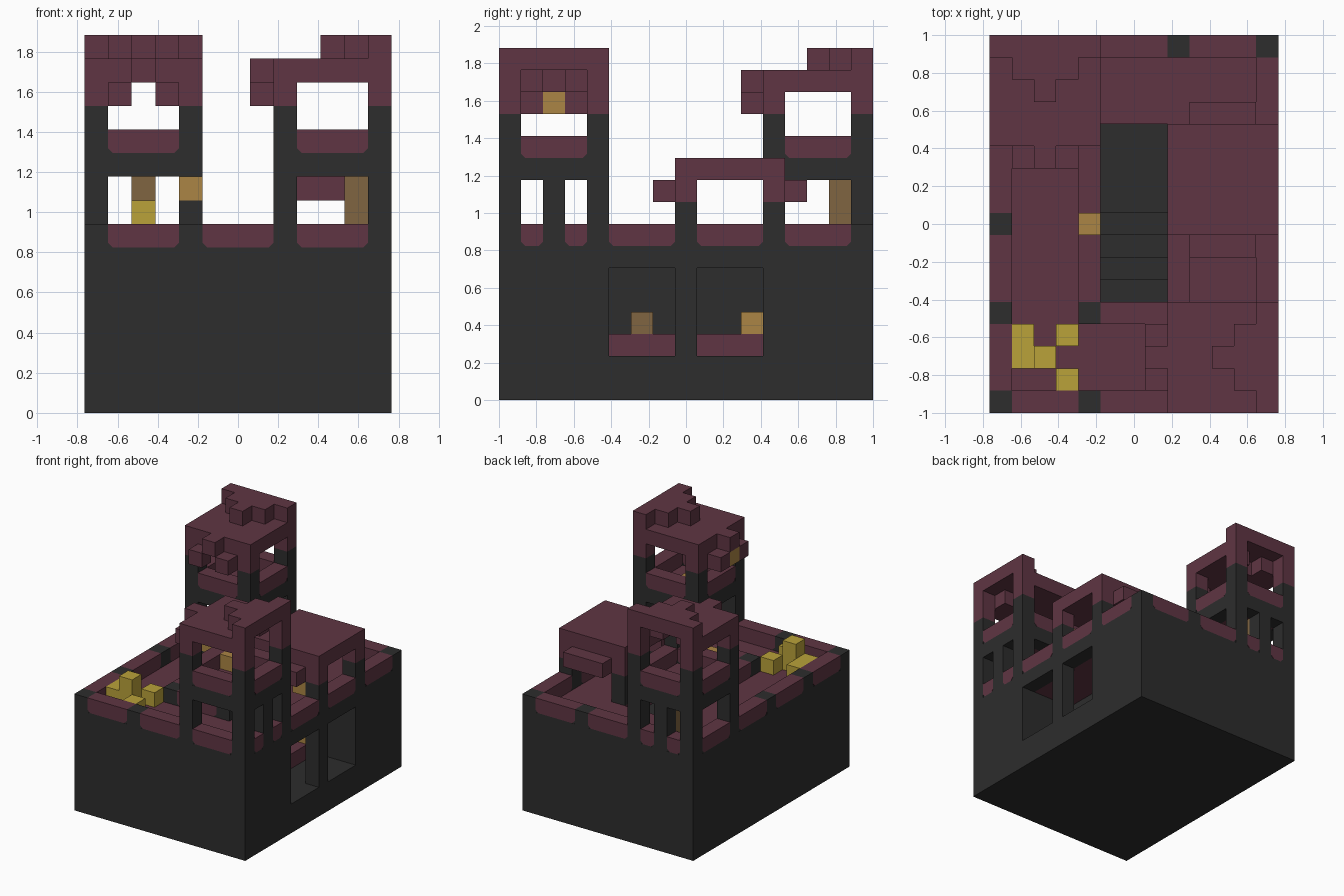
import bpy
import bmesh

cube = bpy.data.objects.get("Cube")
if cube:
    bpy.data.objects.remove(cube, do_unlink=True)

U = 2 / 17          # one block
CUT = 0.2           # trimmed lower corners of the parapets


def material(name, rgb):
    m = bpy.data.materials.new(name)
    m.use_nodes = True
    m.diffuse_color = (*rgb, 1)
    m.node_tree.nodes["Principled BSDF"].inputs["Base Color"].default_value = (*rgb, 1)
    return m


DARK = material("charcoal stone", (0.026, 0.026, 0.026))
RED = material("maroon stone", (0.115, 0.036, 0.056))
GOLD = material("gold", (0.49, 0.36, 0.042))
TAN = material("lantern tan", (0.41, 0.235, 0.058))
BROWN = material("ladder brown", (0.216, 0.13, 0.053))

parts = {}


def part(name, mat):
    if name not in parts:
        parts[name] = (bmesh.new(), mat)
    return parts[name][0]


def prism(name, mat, outline, depth):
    """Extrude a closed outline of block coordinates along a depth vector."""
    bm = part(name, mat)
    near, far = [], []
    for p in outline:
        near.append(bm.verts.new(place(p)))
        far.append(bm.verts.new(place([a + b for a, b in zip(p, depth)])))
    faces = [bm.faces.new(near), bm.faces.new(far[::-1])]
    n = len(near)
    for a in range(n):
        b = (a + 1) % n
        faces.append(bm.faces.new((near[b], near[a], far[a], far[b])))
    bmesh.ops.recalc_face_normals(bm, faces=faces)


def place(p):
    return ((p[0] - 6.5) * U, (p[1] - 8.5) * U, p[2] * U)


def box(name, mat, x0, x1, y0, y1, z0, z1):
    prism(name, mat, [(x0, y0, z0), (x1, y0, z0), (x1, y1, z0), (x0, y1, z0)], (0, 0, z1 - z0))


def block(name, mat, x, y, z, top=None):
    box(name, mat, x, x + 1, y, y + 1, z, top or z + 1)


def rail(name, x0, x1, y0, y1, z):
    """Parapet with trimmed lower corners and dark stone behind the trim."""
    along_x = x1 - x0 > y1 - y0 or (y1 - y0 == 1 and y0 in (0, 16))
    s0, s1 = (x0, x1) if along_x else (y0, y1)
    shape = [(s0, z + CUT), (s0 + CUT, z), (s1 - CUT, z), (s1, z + CUT), (s1, z + 1), (s0, z + 1)]
    if along_x:
        prism(name, RED, [(s, y0, h) for s, h in shape], (0, y1 - y0, 0))
    else:
        prism(name, RED, [(x0, s, h) for s, h in shape], (x1 - x0, 0, 0))
    e = 0.015
    for s in (s0, s1 - CUT):
        if along_x:
            box("parapet_corner", DARK, s, s + CUT, y0 + e, y1 - e, z, z + CUT)
        else:
            box("parapet_corner", DARK, x0 + e, x1 - e, s, s + CUT, z, z + CUT)


# Base, with a stairwell and a side room left hollow
box("base", DARK, 0, 13, 0, 17, 0, 2)
for b in ((0, 5, 0, 17), (5, 13, 0, 5), (5, 13, 13, 17), (8, 9, 5, 13), (9, 13, 12, 13), (12, 13, 8, 9)):
    box("base", DARK, *b, 2, 6)
for b in ((0, 1, 0, 17), (12, 13, 0, 17), (1, 12, 0, 1), (1, 12, 16, 17)):
    box("base_rim", DARK, *b, 6, 7)
for b in ((1, 5, 1, 16), (5, 8, 1, 5), (5, 8, 13, 16), (8, 12, 1, 16)):
    box("courtyard_floor", RED, *b, 6, 7)

# Stairs going down from a landing
box("stair_landing", DARK, 5, 8, 9, 13, 2, 6)
for step in range(3):
    box("stairs", DARK, 5, 8, 6 + step, 7 + step, 2, 3 + step)

# Bench and goods inside the side room
box("room_bench", RED, 9, 10, 5, 12, 2, 3)
block("room_crate", BROWN, 9, 6, 3)
block("room_lantern", TAN, 9, 11, 3)

# Parapets and posts round the outer wall and the stairwell
for x in (1, 5):
    rail("outer_parapet", x, x + 3, 0, 1, 7)
for x in (5, 9):
    rail("outer_parapet", x, x + 3, 16, 17, 7)
for y in (1, 5, 9):
    rail("outer_parapet", 0, 1, y, y + 3, 7)
    rail("outer_parapet", 12, 13, y + 4, y + 7, 7)
for y in (5, 9):
    for x in (4, 8):
        rail("stairwell_parapet", x, x + 1, y, y + 3, 7)
rail("stairwell_parapet", 5, 8, 4, 5, 7)
for x, y in ((0, 0), (4, 0), (0, 4), (0, 8), (4, 4), (8, 16), (12, 16)):
    block("parapet_post", DARK, x, y, 7)
block("lantern_post", DARK, 4, 8, 7, 9)
block("courtyard_lantern", TAN, 4, 8, 9)

# Gatehouse with a flat roof and two eaves
for x in (8, 12):
    for y in (8, 12):
        block("house_post", DARK, x, y, 7, 9)
        block("house_post_top", RED, x, y, 9)
box("house_roof", RED, 8, 13, 8, 13, 10, 11)
for y in (7, 13):
    box("house_eave", RED, 9, 12, y, y + 1, 9, 10)
block("house_lantern", TAN, 11, 8, 8)


def tower(prefix, turned):
    """Tower in local blocks: a runs outward, b runs across."""
    def span(a0, a1, b0, b1):
        return (b0, b1, 12 + a0, 12 + a1) if turned else (8 + a0, 8 + a1, b0, b1)

    def put(name, mat, a0, a1, b0, b1, z0, z1):
        box(prefix + name, mat, *span(a0, a1, b0, b1), z0, z1)

    for a in (0, 4):
        for b in (0, 4):
            put("pillar", DARK, a, a + 1, b, b + 1, 7, 13)
            put("pillar_top", RED, a, a + 1, b, b + 1, 13, 14)
    put("window_post", DARK, 4, 5, 2, 3, 7, 10)
    put("ladder", BROWN, 3, 4, 2, 3, 7, 10)
    put("upper_floor", RED, 1, 4, 1, 4, 10, 11)
    for s in (0, 4):
        put("floor_beam", DARK, s, s + 1, 1, 4, 10, 11)
        put("floor_beam", DARK, 1, 4, s, s + 1, 10, 11)
        rail(prefix + "balcony", *span(s, s + 1, 1, 4), 11)
        rail(prefix + "balcony", *span(1, 4, s, s + 1), 11)
    rail(prefix + "parapet", *span(1, 4, 0, 1), 7)
    for b in (1, 3):
        rail(prefix + "parapet", *span(4, 5, b, b + 1), 7)
        put("roof_tusk", RED, -1, 0, b, b + 1, 13, 14)
        put("roof", RED, 3, 4, b, b + 1, 14, 15)
    # Roof slab, hollow under the stepped crest
    put("roof", RED, 0, 3, 0, 5, 14, 15)
    for b in (0, 4):
        put("roof", RED, 3, 5, b, b + 1, 14, 15)
    put("roof_beak", RED, -1, 0, 2, 3, 14, 15)
    put("roof_crest", RED, 4, 5, 0, 5, 15, 16)
    put("roof_crest", RED, 3, 4, 1, 4, 15, 16)
    put("roof_crest", RED, 2, 3, 2, 3, 15, 16)


tower("front_tower_", False)
tower("back_tower_", True)
block("front_tower_lantern", TAN, 7, 2, 13)
block("front_tower_lamp", TAN, 9, 3, 11)

# Gold pile in the front corner
for x, y, top in ((1, 2, 8), (1, 3, 8), (2, 2, 9), (3, 1, 8), (3, 3, 8)):
    block("gold_pile", GOLD, x, y, 7, top)

# Turn the collected parts into objects
for name, (bm, mat) in parts.items():
    mesh = bpy.data.meshes.new(name)
    bm.to_mesh(mesh)
    bm.free()
    mesh.materials.append(mat)
    bpy.context.scene.collection.objects.link(bpy.data.objects.new(name, mesh))
